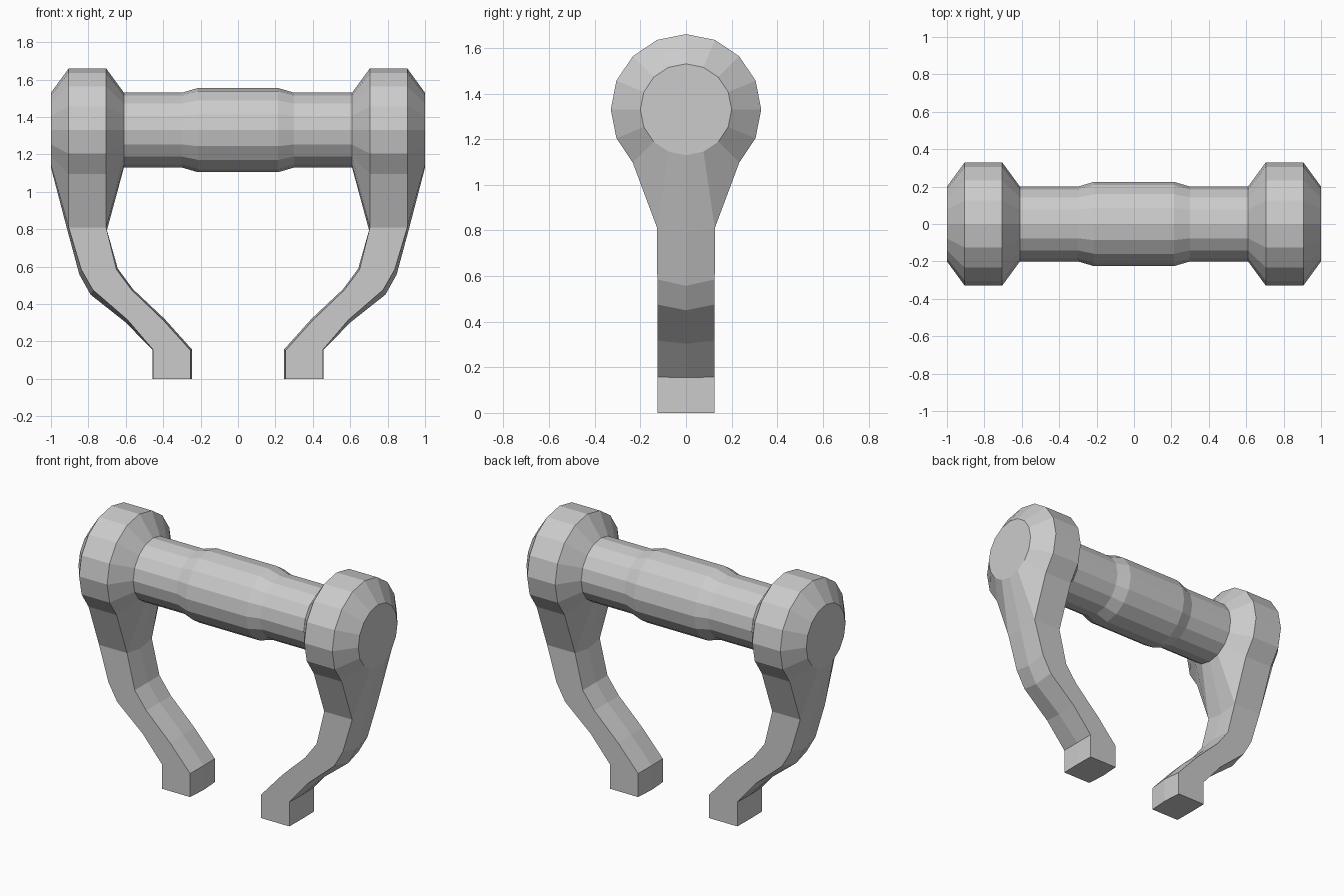
import bpy, bmesh
from math import sin, cos, pi

if "Cube" in bpy.data.objects:
    bpy.data.objects.remove(bpy.data.objects["Cube"])

SIDES = 16
AXIS_Z = 1.33


def finish(bm, name):
    bmesh.ops.recalc_face_normals(bm, faces=bm.faces[:])
    mesh = bpy.data.meshes.new(name)
    bm.to_mesh(mesh)
    bm.free()
    ob = bpy.data.objects.new(name, mesh)
    bpy.context.collection.objects.link(ob)
    return ob


def lathe(bm, profile):
    """Spin (x, radius) points around the horizontal axis; index 0 is the lowest vertex."""
    rings = []
    for x, r in profile:
        rings.append([bm.verts.new((x, r * sin(2 * pi * i / SIDES),
                                    AXIS_Z - r * cos(2 * pi * i / SIDES)))
                      for i in range(SIDES)])
    for a, b in zip(rings, rings[1:]):
        for i in range(SIDES):
            j = (i + 1) % SIDES
            bm.faces.new((a[i], a[j], b[j], b[i]))
    return rings


# Cross bar with a thicker middle
bm = bmesh.new()
lathe(bm, [(-0.61, 0.2), (-0.3, 0.2), (-0.215, 0.225),
           (0.215, 0.225), (0.3, 0.2), (0.61, 0.2)])
finish(bm, "cross_bar")

# End hub, its lowest rim vertices pulled down to start the arm
bm = bmesh.new()
rings = lathe(bm, [(0.61, 0.2), (0.705, 0.33), (0.905, 0.33), (1.0, 0.2)])
bm.faces.new(rings[3])
inner, outer = rings[1], rings[2]
for ring, ridge_x in ((inner, 0.702), (outer, 0.911)):
    ring[1].co.z = ring[-1].co.z = 0.81
    ring[0].co.x = ridge_x
    ring[0].co.z = 0.79
prev = [outer[-1], outer[0], outer[1], inner[1], inner[0], inner[-1]]
for a, b in ((outer[-1], outer[0]), (outer[0], outer[1])):
    shared = set(a.link_faces) & set(b.link_faces) & set(inner[0].link_faces)
    for f in shared:
        bm.faces.remove(f)

# Bent arm: outer edge, outer ridge, inner edge, inner ridge as (x, z)
sections = [
    ((0.838, 0.585), (0.848, 0.557), (0.650, 0.585), (0.643, 0.590)),
    ((0.775, 0.475), (0.788, 0.450), (0.568, 0.475), (0.562, 0.480)),
    ((0.592, 0.317), (0.602, 0.303), (0.398, 0.312), (0.392, 0.320)),
    ((0.455, 0.157), (0.457, 0.155), (0.254, 0.152), (0.246, 0.157)),
    ((0.455, 0.0), (0.457, 0.0), (0.254, 0.0), (0.246, 0.0)),
]
w = 0.126
for oe, om, ie, im in sections:
    ring = [bm.verts.new((p[0], y, p[1])) for p, y in
            ((oe, -w), (om, 0), (oe, w), (ie, w), (im, 0), (ie, -w))]
    for i in range(6):
        j = (i + 1) % 6
        bm.faces.new((prev[i], prev[j], ring[j], ring[i]))
    prev = ring
bm.faces.new(prev)
arm = finish(bm, "hub_and_arm")
arm.modifiers.new("mirror", 'MIRROR').use_mirror_merge = False
